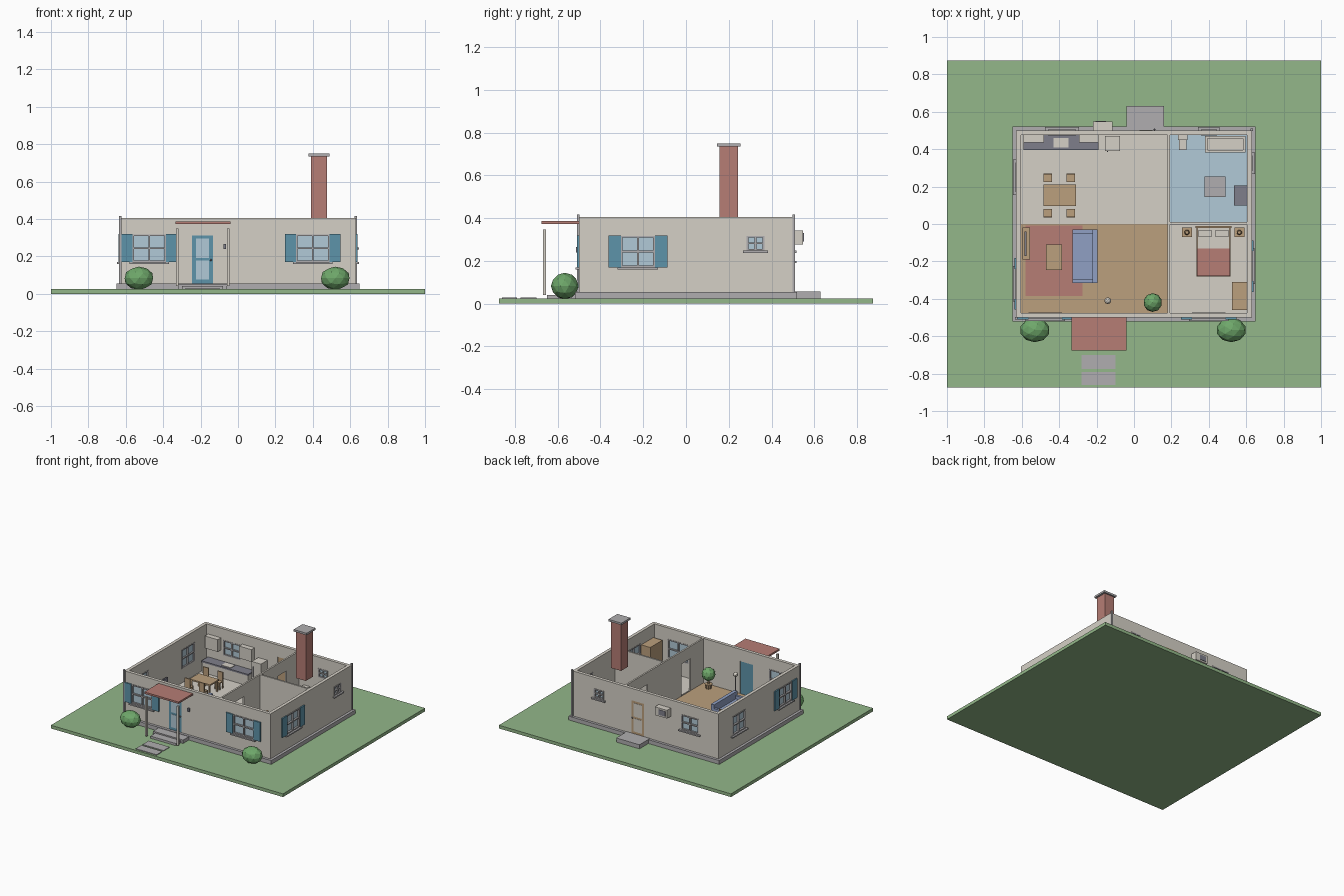
import bpy, bmesh
from mathutils import Matrix, Vector

cube = bpy.data.objects.get("Cube")
if cube:
    bpy.data.objects.remove(cube)


def material(name, r, g, b):
    """Flat material from display colour values, stored as linear."""
    colour = [(c / 255) ** 2.2 for c in (r, g, b)] + [1]
    mat = bpy.data.materials.new(name)
    mat.use_nodes = True
    mat.diffuse_color = colour
    mat.node_tree.nodes["Principled BSDF"].inputs["Base Color"].default_value = colour
    return mat


lawn_green = material("lawn green", 146, 182, 136)
leaf_green = material("leaf green", 110, 166, 106)
cream = material("cream plaster", 212, 207, 197)
stone = material("grey stone", 174, 172, 174)
brick = material("brick red", 180, 124, 116)
wood = material("wood tan", 186, 158, 124)
teal = material("teal paint", 94, 146, 168)
glass = material("pale blue", 176, 200, 214)
sofa_blue = material("sofa blue", 142, 158, 194)
slate = material("slate", 126, 126, 138)


def finish(name, mat, bm):
    mesh = bpy.data.meshes.new(name)
    bm.to_mesh(mesh)
    bm.free()
    mesh.materials.append(mat)
    obj = bpy.data.objects.new(name, mesh)
    bpy.context.collection.objects.link(obj)
    return obj


def boxes(name, mat, *bounds):
    """One object made of boxes given as x0, x1, y0, y1, z0, z1."""
    bm = bmesh.new()
    for x0, x1, y0, y1, z0, z1 in bounds:
        centre = Vector((x0 + x1, y0 + y1, z0 + z1)) / 2
        size = (abs(x1 - x0), abs(y1 - y0), abs(z1 - z0), 1)
        bmesh.ops.create_cube(bm, size=1, matrix=Matrix.Translation(centre) @ Matrix.Diagonal(size))
    return finish(name, mat, bm)


def ball(name, mat, centre, radii, detail=2):
    bm = bmesh.new()
    matrix = Matrix.Translation(centre) @ Matrix.Diagonal((*radii, 1))
    bmesh.ops.create_icosphere(bm, subdivisions=detail, radius=1, matrix=matrix)
    return finish(name, mat, bm)


def tube(name, mat, x, y, z0, z1, low, high, sides=10):
    bm = bmesh.new()
    bmesh.ops.create_cone(bm, cap_ends=True, segments=sides, radius1=low, radius2=high,
                          depth=z1 - z0, matrix=Matrix.Translation((x, y, (z0 + z1) / 2)))
    return finish(name, mat, bm)


HALF_X, HALF_Y, THICK = 0.63, 0.5, 0.025
BASE, FLOOR, TOP = 0.055, 0.06, 0.405


def on_side(side, u0, u1, d0, d1, z0, z1):
    """Box bounds from a position along a wall (u) and outward from it (d)."""
    if side in ("front", "back"):
        s = -1 if side == "front" else 1
        return u0, u1, s * (HALF_Y + d0), s * (HALF_Y + d1), z0, z1
    s = -1 if side == "left" else 1
    return s * (HALF_X + d0), s * (HALF_X + d1), u0, u1, z0, z1


def wall_pieces(start, end, holes):
    """Split a wall into (u0, u1, z0, z1) panels around its openings."""
    pieces, at = [], start
    for u0, u1, z0, z1 in sorted(holes):
        pieces += [(at, u0, BASE, TOP), (u0, u1, z1, TOP)]
        if z0 > BASE:
            pieces.append((u0, u1, BASE, z0))
        at = u1
    return pieces + [(at, end, BASE, TOP)]


# Openings per wall: centre, width, bottom, top, has shutters
windows = {
    "front": [(-.475, .18, .17, .318, True), (.4, .18, .17, .318, True)],
    "right": [(-.225, .16, .17, .318, True), (.325, .085, .248, .318, False)],
    "left": [(-.32, .16, .17, .318, True), (.25, .16, .17, .318, False)],
    "back": [(-.385, .15, .2, .318, False), (.4, .085, .248, .318, False)],
}
doors = {"front": (-.19, .11, teal, glass), "back": (.065, .11, wood, cream)}

# Plot, foundation and paving
boxes("lawn", lawn_green, (-1, 1, -.875, .875, 0, .025))
boxes("foundation", stone, (-.65, .65, -.52, .52, .025, BASE))
boxes("porch_steps", stone, (-.32, -.06, -.59, -.5, .025, .052), (-.3, -.08, -.65, -.5, .025, .042))
boxes("back_step", stone, (-.04, .16, .5, .63, .025, .057))
boxes("stepping_stones", stone, (-.28, -.1, -.775, -.7, .025, .03), (-.28, -.1, -.86, -.79, .025, .03))

# Floors
boxes("kitchen_floor", cream, (-.605, .18, 0, .475, BASE, FLOOR))
boxes("living_floor", wood, (-.605, .18, -.475, 0, BASE, FLOOR))
boxes("bath_floor", glass, (.19, .605, 0, .475, BASE, FLOOR))
boxes("bedroom_floor", cream, (.19, .605, -.475, 0, BASE, FLOOR))

# Outer walls with windows and doors
for side, openings in windows.items():
    holes = [(c - w / 2, c + w / 2, z0, z1) for c, w, z0, z1, _ in openings]
    if side in doors:
        c, w, paint, pane = doors[side]
        a, b = c - w / 2, c + w / 2
        holes.append((a, b, BASE, .312))
        boxes(side + "_door", paint, on_side(side, a, b, -.022, 0, BASE, .312))
        boxes(side + "_door_panes", pane, *[
            on_side(side, a + .02, b - .02, -.002, .002, z0, z1) for z0, z1 in ((.075, .177), (.192, .296))])
        ball(side + "_door_knob", slate, on_side(side, b - .01, b, .005, 0, .18, .18)[0:3:2] + (.18,), [.006] * 3, 1)
    reach = HALF_X if side in ("front", "back") else HALF_Y - THICK
    boxes(side + "_wall", cream, *[
        on_side(side, u0, u1, -THICK, 0, z0, z1) for u0, u1, z0, z1 in wall_pieces(-reach, reach, holes)])

    for i, (c, w, z0, z1, shuttered) in enumerate(openings, 1):
        name = f"{side}_window_{i}"
        a, b, mid, bar = c - w / 2, c + w / 2, (z0 + z1) / 2, .009
        boxes(name + "_glass", glass, on_side(side, a, b, -.016, -.01, z0, z1))
        bars = [(a, a + bar, z0, z1), (b - bar, b, z0, z1), (a, b, z0, z0 + bar), (a, b, z1 - bar, z1),
                (c - bar / 2, c + bar / 2, z0, z1), (a, b, mid - bar / 2, mid + bar / 2)]
        boxes(name + "_frame", stone, *[on_side(side, p, q, -.027, .004, r, s) for p, q, r, s in bars])
        boxes(name + "_sill", stone, on_side(side, a - .015, b + .015, 0, .018, z0 - .01, z0))
        if shuttered:
            boxes(name + "_shutters", teal, on_side(side, a - .058, a, 0, .01, z0, z1 + .002),
                  on_side(side, b, b + .058, 0, .01, z0, z1 + .002))

# Inner walls with two doorways
boxes("long_partition", cream, *[
    (.18, .193, u0, u1, z0, z1) for u0, u1, z0, z1 in
    wall_pieces(-.475, .475, [(-.31, -.2, BASE, .31), (.215, .32, BASE, .31)])])
boxes("cross_partition", cream, (.193, .605, -.003, .01, BASE, TOP))

# Canopy, posts, downspouts, chimney and wall fittings
boxes("porch_canopy", brick, (-.335, -.04, -.675, -.5, .372, .386))
boxes("porch_posts", cream, *[(x - .007, x + .007, -.67, -.656, .042, .348) for x in (-.325, -.052)])
boxes("downspouts", stone, *[
    (s * .622, s * .635, s * .498, s * .51, BASE, .417) for s in (-1, 1)])
boxes("chimney", brick, (.39, .475, .157, .243, .37, .735))
boxes("chimney_cap", stone, (.378, .49, .145, .255, .735, .75))
boxes("porch_lamp", slate, on_side("front", -.078, -.064, 0, .014, .24, .265))
boxes("air_conditioner", cream, on_side("back", -.22, -.115, 0, .048, .278, .342))
boxes("air_conditioner_grille", slate, on_side("back", -.205, -.15, .048, .051, .29, .33))

# Garden bushes
for label, x in (("left", .52), ("right", -.53)):
    ball(label + "_bush", leaf_green, (x, -.567, .083), (.08, .065, .062))


def legs(x0, x1, y0, y1, z, t=.01):
    """Four corner legs as box bounds."""
    return [(x, x + t, y, y + t, FLOOR, z) for x in (x0, x1 - t) for y in (y0, y1 - t)]


# Living room
boxes("rug", brick, (-.58, -.275, -.385, -.008, FLOOR, .063))
boxes("sofa", sofa_blue, (-.33, -.2, -.315, -.03, .07, .11), (-.222, -.195, -.315, -.03, .065, .165),
      (-.33, -.2, -.315, -.295, .065, .135), (-.33, -.2, -.05, -.03, .065, .135))
boxes("coffee_table", wood, (-.47, -.385, -.245, -.11, .1, .11), *legs(-.47, -.385, -.245, -.11, .1))
boxes("television_stand", wood, (-.595, -.555, -.19, -.02, FLOOR, .115))
boxes("television", slate, (-.585, -.575, -.17, -.04, .115, .195))
tube("floor_lamp_base", stone, -.14, -.41, FLOOR, .066, .018, .018)
tube("floor_lamp_pole", stone, -.14, -.41, .066, .225, .004, .004)
ball("floor_lamp_shade", cream, (-.14, -.41, .235), [.018] * 3)
tube("plant_pot", wood, .1, -.42, FLOOR, .095, .02, .028)
tube("plant_stem", wood, .1, -.42, .095, .15, .006, .005)
ball("plant_leaves", leaf_green, (.1, -.42, .17), [.05] * 3)

# Dining set
boxes("dining_table", wood, (-.485, -.31, .097, .21, .142, .153), *legs(-.48, -.315, .102, .205, .142))
for i, x in enumerate((-.485, -.362), 1):
    for label, y, back in (("front", .035, .035), ("rear", .225, .262)):
        boxes(f"{label}_chair_{i}", wood, (x, x + .046, y, y + .046, .108, .117),
              (x, x + .046, back, back + .009, .117, .185), *legs(x, x + .046, y, y + .046, .108, .008))

# Kitchen
boxes("kitchen_cabinets", cream, (-.59, -.195, .4, .475, FLOOR, .14))
boxes("kitchen_counter", slate, (-.592, -.19, .395, .475, .14, .152))
boxes("kitchen_sink", cream, (-.43, -.35, .41, .46, .152, .156))
boxes("wall_cabinets", cream, (-.59, -.48, .435, .475, .235, .33), (-.295, -.19, .435, .475, .235, .33))
boxes("refrigerator", cream, (-.155, -.075, .39, .47, FLOOR, .265))
boxes("refrigerator_handle", slate, (-.145, -.139, .384, .39, .15, .23))

# Bathroom
boxes("bathtub", cream, (.38, .595, .383, .395, FLOOR, .125), (.38, .595, .458, .47, FLOOR, .125),
      (.38, .392, .383, .47, FLOOR, .125), (.583, .595, .383, .47, FLOOR, .125),
      (.38, .595, .383, .47, FLOOR, .08))
boxes("toilet", cream, (.235, .287, .45, .475, FLOOR, .155), (.24, .282, .395, .45, FLOOR, .11))
boxes("vanity", cream, (.54, .603, .105, .2, FLOOR, .135))
boxes("vanity_top", slate, (.535, .604, .1, .205, .135, .148))

# Bedroom
boxes("bed_frame", wood, (.335, .515, -.28, -.02, .07, .09), (.33, .52, -.022, -.01, FLOOR, .18))
boxes("mattress", cream, (.34, .51, -.275, -.022, .09, .12))
boxes("blanket", brick, (.336, .514, -.279, -.13, .085, .126))
boxes("pillows", cream, (.346, .415, -.07, -.032, .12, .135), (.435, .505, -.07, -.032, .12, .135))
for label, x in (("left", .563), ("right", .283)):
    boxes(label + "_nightstand", wood, (x - .027, x + .027, -.07, -.02, FLOOR, .12))
    tube(label + "_bedside_lamp_stem", slate, x, -.045, .12, .14, .004, .004)
    tube(label + "_bedside_lamp_shade", wood, x, -.045, .14, .165, .014, .009)
boxes("wardrobe", wood, (.525, .603, -.46, -.31, FLOOR, .305))
